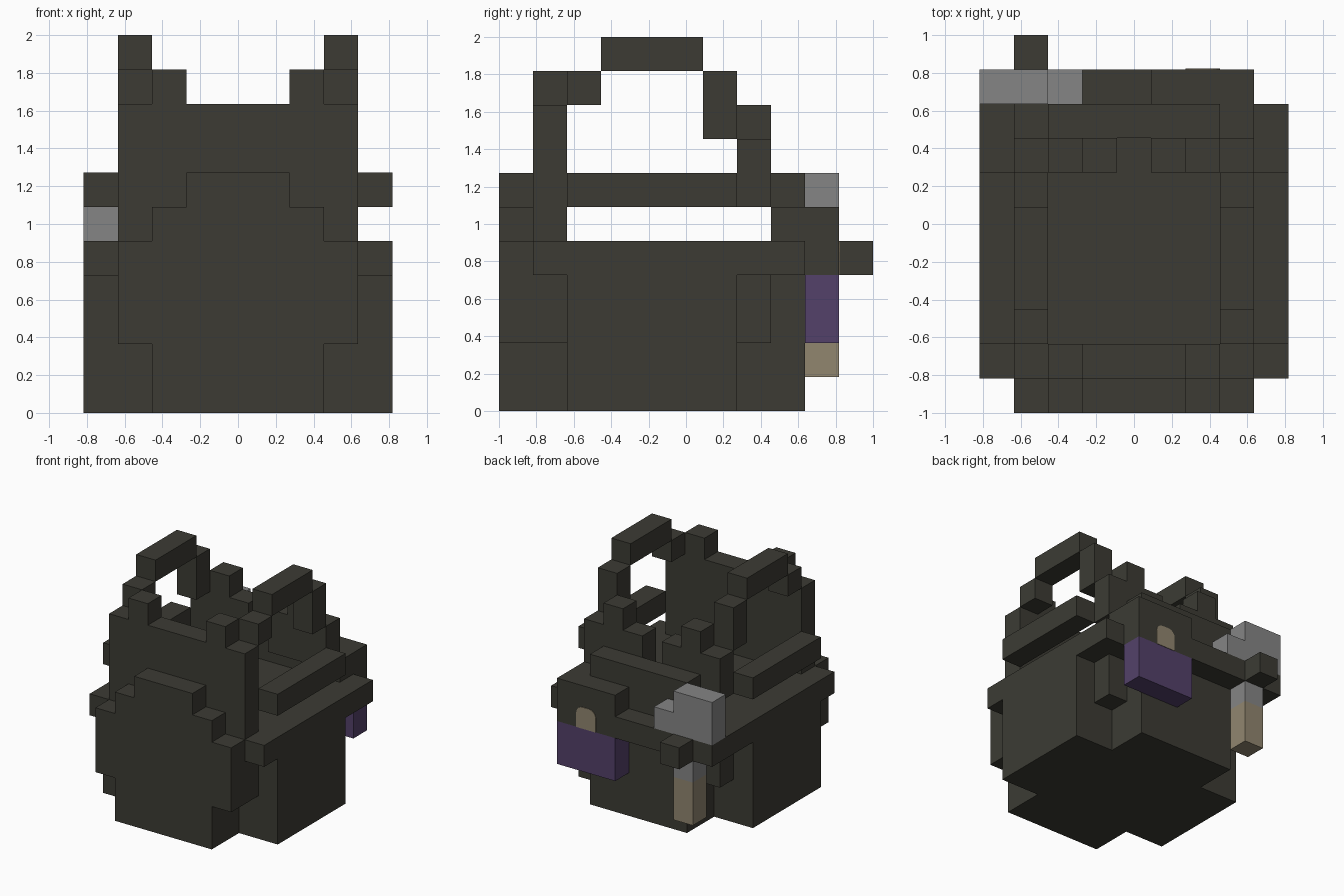
import bpy, bmesh, math
from mathutils import Vector

if "Cube" in bpy.data.objects:
    bpy.data.objects.remove(bpy.data.objects["Cube"])

U = 2 / 11                                # one grid cell
ORIGIN = Vector((-4.5 * U, -5.5 * U, 0))


def material(name, rgb):
    m = bpy.data.materials.new(name)
    m.diffuse_color = (*rgb, 1)
    m.use_nodes = True
    m.node_tree.nodes["Principled BSDF"].inputs["Base Color"].default_value = m.diffuse_color
    return m


CLOTH = material("dark_cloth", (0.045, 0.044, 0.034))
STEEL = material("grey_steel", (0.235, 0.235, 0.235))
PURPLE = material("purple_cloth", (0.087, 0.053, 0.144))
TAN = material("tan_wood", (0.283, 0.238, 0.159))


def finish(name, bm, mat):
    bmesh.ops.recalc_face_normals(bm, faces=bm.faces)
    me = bpy.data.meshes.new(name)
    bm.to_mesh(me)
    bm.free()
    me.materials.append(mat)
    ob = bpy.data.objects.new(name, me)
    bpy.context.collection.objects.link(ob)
    return ob


def blocks(name, mat, *boxes, mirror=False):
    """Join boxes (x0, x1, y0, y1, z0, z1 in cells) into one clean shell."""
    boxes = list(boxes)
    if mirror:
        boxes += [(9 - b[1], 9 - b[0], *b[2:]) for b in boxes]
    cells = {(x, y, z) for b in boxes for x in range(b[0], b[1])
             for y in range(b[2], b[3]) for z in range(b[4], b[5])}
    bm = bmesh.new()
    verts = {}

    def vert(p):
        if p not in verts:
            verts[p] = bm.verts.new(ORIGIN + Vector(p) * U)
        return verts[p]

    for c in cells:
        for axis in range(3):
            for side in (0, 1):
                n = list(c)
                n[axis] += 2 * side - 1
                if tuple(n) in cells:
                    continue
                a, b = (axis + 1) % 3, (axis + 2) % 3
                loop = [(0, 0), (1, 0), (1, 1), (0, 1)]
                if not side:
                    loop.reverse()
                corners = []
                for i, j in loop:
                    p = list(c)
                    p[axis] += side
                    p[a] += i
                    p[b] += j
                    corners.append(vert(tuple(p)))
                bm.faces.new(corners)
    bmesh.ops.dissolve_limit(bm, angle_limit=0.01, verts=bm.verts, edges=bm.edges)
    return finish(name, bm, mat)


# Bag body with side pockets and small rounded back corners
blocks("bag_body", CLOTH, (0, 9, 2, 7, 0, 4), (2, 7, 2, 9, 0, 4),
       (1, 2, 7, 8, 2, 4), (7, 8, 7, 8, 2, 4))

# Front pocket with stepped top
blocks("front_pocket", CLOTH, (2, 7, 0, 2, 0, 4), (1, 8, 0, 2, 2, 4),
       (1, 8, 0, 1, 4, 5), (2, 7, 0, 1, 5, 6), (3, 6, 0, 1, 6, 7))

# Rim around the bag
blocks("rim", CLOTH, (0, 9, 1, 9, 4, 5), (0, 8, 9, 10, 4, 5))

# Tall front panel with two tabs
blocks("front_panel", CLOTH, (1, 8, 1, 2, 5, 9), (2, 3, 1, 2, 9, 10),
       (6, 7, 1, 2, 9, 10))

# Back roll and stepped back panel
blocks("back_roll", CLOTH, (1, 8, 8, 9, 5, 6), (2, 7, 8, 9, 6, 7))
blocks("back_panel", CLOTH, (1, 2, 7, 8, 6, 8), (2, 3, 7, 8, 6, 9),
       (3, 4, 7, 8, 6, 8), mirror=True)

# Shoulder straps and side bars
blocks("straps", CLOTH, (1, 2, 2, 3, 9, 10), (1, 2, 3, 6, 10, 11),
       (1, 2, 6, 7, 8, 10), mirror=True)
blocks("side_bars", CLOTH, (0, 1, 2, 7, 6, 7), mirror=True)

# Back pouch: dark flap over a purple pocket
blocks("pouch_flap", CLOTH, (5, 8, 9, 10, 5, 6))
blocks("purple_pouch", PURPLE, (5, 8, 9, 10, 2, 4))

# Hanging hatchet and its holder loop
blocks("hatchet_head", STEEL, (0, 3, 9, 10, 5, 6), (0, 2, 9, 10, 6, 7))
blocks("hatchet_collar", STEEL, (1, 2, 9, 10, 3, 4))
blocks("hatchet_handle", TAN, (1, 2, 9, 10, 1, 3))
blocks("hatchet_loop", CLOTH, (1, 2, 10, 11, 4, 5))

# Tan clasp plate with rounded top corners on the flap
x0, x1, z0, z1, r = 1.5 * U, 2.5 * U, 4 * U, 5 * U, 0.06
outline = [(x0, z0), (x1, z0)]
for cx, start in ((x1 - r, 0), (x0 + r, 90)):
    for k in range(5):
        t = math.radians(start + 22.5 * k)
        outline.append((cx + r * math.cos(t), z1 - r + r * math.sin(t)))
bm = bmesh.new()
face = bm.faces.new([bm.verts.new((x, 4.5 * U, z)) for x, z in outline])
ext = bmesh.ops.extrude_face_region(bm, geom=[face])
bmesh.ops.translate(bm, vec=(0, 0.004, 0),
                    verts=[g for g in ext["geom"] if isinstance(g, bmesh.types.BMVert)])
finish("clasp_plate", bm, TAN)
